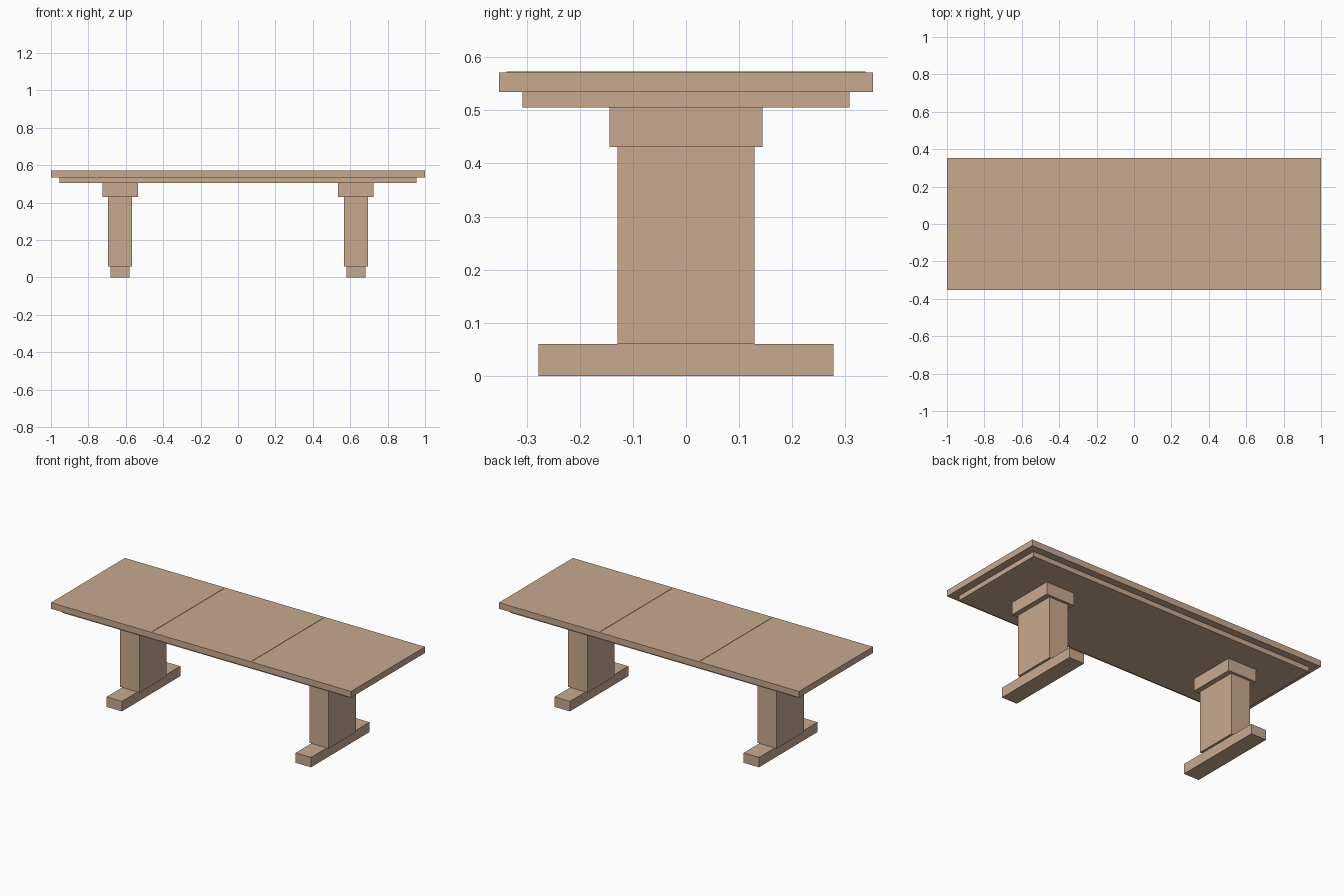
import bpy

if "Cube" in bpy.data.objects:
    bpy.data.objects.remove(bpy.data.objects["Cube"])

wood = bpy.data.materials.new("light_wood")
wood.diffuse_color = (0.578, 0.402, 0.275, 1.0)
wood.use_nodes = True
wood.node_tree.nodes["Principled BSDF"].inputs["Base Color"].default_value = wood.diffuse_color


def box(name, x, half_x, half_y, z0, z1):
    """Axis-aligned box centred on y = 0, between heights z0 and z1."""
    bpy.ops.mesh.primitive_cube_add(size=2, location=(x, 0, (z0 + z1) / 2))
    ob = bpy.context.object
    ob.name = name
    ob.scale = (half_x, half_y, (z1 - z0) / 2)
    bpy.ops.object.transform_apply(location=False, rotation=False, scale=True)
    ob.data.materials.append(wood)
    return ob


# Table top and the recessed panel beneath it
box("table_top", 0, 1.0, 0.352, 0.534, 0.571)
box("under_panel", 0, 0.954, 0.308, 0.505, 0.534)

for side, s in (("left", -1), ("right", 1)):
    # Thin raised seam strip dividing the top into thirds
    box(side + "_seam_strip", s * 0.332, 0.002, 0.3375, 0.569, 0.573)
    # Pedestal leg: cap, column and foot
    box(side + "_leg_cap", s * 0.63, 0.095, 0.144, 0.431, 0.505)
    box(side + "_leg_column", s * 0.63, 0.0645, 0.129, 0.06, 0.431)
    box(side + "_leg_foot", s * 0.63, 0.051, 0.278, 0.0, 0.06)
